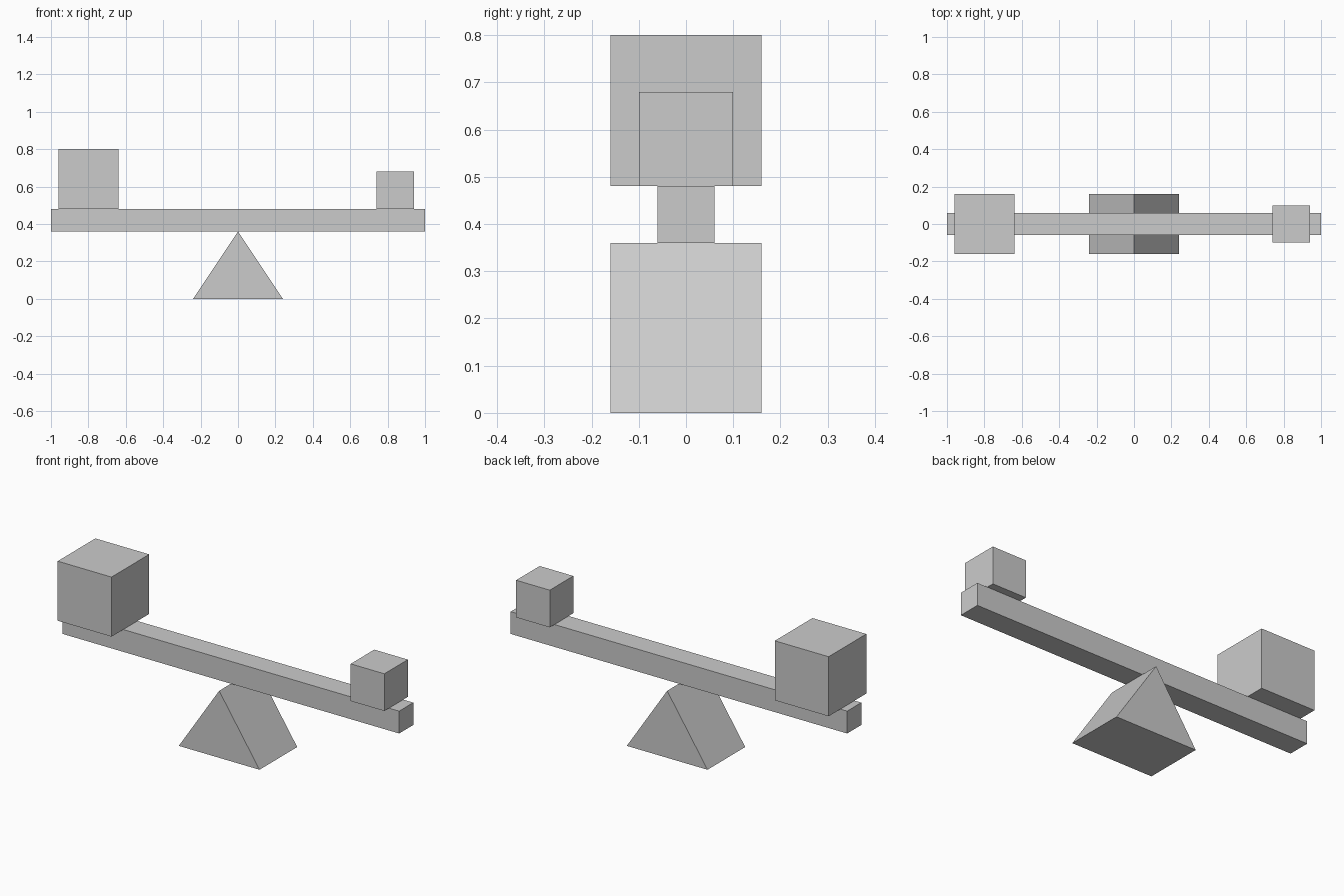
import bpy
import bmesh

default = bpy.data.objects.get("Cube")
if default:
    bpy.data.objects.remove(default, do_unlink=True)

# One plain grey for the whole model
grey = bpy.data.materials.new("plain_grey")
grey.use_nodes = True
colour = (0.6, 0.6, 0.6, 1)
grey.diffuse_color = colour
grey.node_tree.nodes["Principled BSDF"].inputs["Base Color"].default_value = colour


def extrude_profile(name, profile, width):
    """Extrude an x-z outline along y, centred on y = 0."""
    bm = bmesh.new()
    face = bm.faces.new([bm.verts.new((x, -width / 2, z)) for x, z in profile])
    result = bmesh.ops.extrude_face_region(bm, geom=[face])
    moved = [v for v in result["geom"] if isinstance(v, bmesh.types.BMVert)]
    bmesh.ops.translate(bm, vec=(0, width, 0), verts=moved)
    bmesh.ops.recalc_face_normals(bm, faces=bm.faces)
    mesh = bpy.data.meshes.new(name)
    bm.to_mesh(mesh)
    bm.free()
    mesh.materials.append(grey)
    obj = bpy.data.objects.new(name, mesh)
    bpy.context.collection.objects.link(obj)
    return obj


def box(name, x, z, length, height, width):
    """Box centred on x and resting on height z."""
    a, b = x - length / 2, x + length / 2
    return extrude_profile(
        name, [(a, z), (b, z), (b, z + height), (a, z + height)], width)


PIVOT = 0.36
PLANK = 0.12

# Wedge under the plank
extrude_profile("fulcrum", [(-0.24, 0), (0.24, 0), (0, PIVOT)], 0.32)

# Plank balanced on the wedge
box("plank", 0, PIVOT, 2, PLANK, 0.12)

# Weights resting on the plank ends
for name, x, size in (("large_weight", -0.8, 0.32), ("small_weight", 0.84, 0.2)):
    box(name, x, PIVOT + PLANK, size, size, size)
